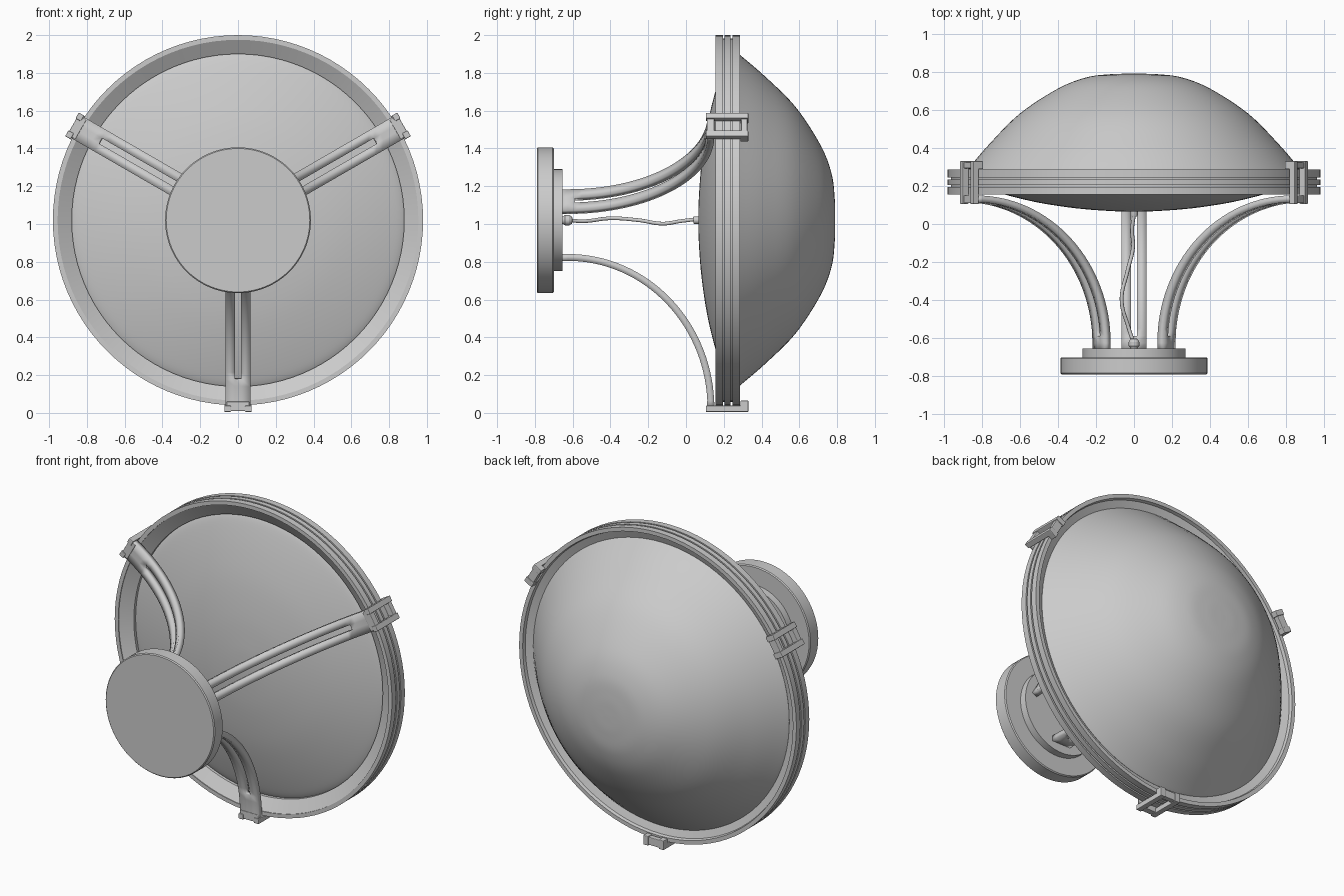
import bpy, bmesh
from math import sin, cos, pi, radians
from mathutils import Vector

if "Cube" in bpy.data.objects:
    bpy.data.objects.remove(bpy.data.objects["Cube"])

CZ = 1.02  # height of the lamp axis, which runs along y


def finish(bm, name, smooth=True, rot=0.0):
    bmesh.ops.recalc_face_normals(bm, faces=bm.faces[:])
    me = bpy.data.meshes.new(name)
    bm.to_mesh(me)
    bm.free()
    ob = bpy.data.objects.new(name, me)
    bpy.context.collection.objects.link(ob)
    ob.location.z = CZ
    ob.rotation_euler.y = rot
    if smooth:
        bpy.ops.object.select_all(action='DESELECT')
        ob.select_set(True)
        bpy.context.view_layer.objects.active = ob
        bpy.ops.object.shade_smooth_by_angle(angle=radians(30))
    return ob


def lathe(name, profile, closed=False, n=96):
    """Spin (radius, y) points around the lamp axis."""
    bm = bmesh.new()
    rings = []
    for r, y in profile:
        if r == 0:
            rings.append([bm.verts.new((0, y, 0))] * n)
        else:
            rings.append([bm.verts.new((r * cos(2 * pi * i / n), y, r * sin(2 * pi * i / n)))
                          for i in range(n)])
    pairs = list(zip(rings, rings[1:]))
    if closed:
        pairs.append((rings[-1], rings[0]))
    for a, b in pairs:
        for i in range(n):
            j = (i + 1) % n
            bm.faces.new(list(dict.fromkeys((a[i], a[j], b[j], b[i]))))
    return finish(bm, name)


def smooth_path(pts, steps=6):
    """Catmull-Rom interpolation of a short profile."""
    p = [Vector(q) for q in pts]
    p = [2 * p[0] - p[1]] + p + [2 * p[-1] - p[-2]]
    out = []
    for a, b, c, d in zip(p, p[1:], p[2:], p[3:]):
        for k in range(steps):
            t = k / steps
            out.append(tuple(0.5 * (2 * b + (c - a) * t + (2 * a - 5 * b + 4 * c - d) * t * t
                                    + (3 * b - a - 3 * c + d) * t ** 3)))
    return out + [tuple(pts[-1])]


# wall plate and its raised step
lathe("wall_plate", [(0, -.79), (.38, -.79), (.386, -.784), (.386, -.706), (.38, -.70), (0, -.70)])
lathe("plate_step", [(0, -.71), (.27, -.71), (.27, -.655), (0, -.655)])

# glass shade: deep dome behind, shallow bowl in front
dome = smooth_path([(0, .79), (.12, .787), (.25, .77), (.4, .711), (.6, .58), (.76, .42), (.88, .28), (.905, .25)])
bowl = smooth_path([(.9, .235), (.84, .205), (.68, .155), (.5, .112), (.3, .082), (.12, .068), (0, .065)])
lathe("glass_shade", dome + bowl)

# grooved rim ring
lathe("rim_ring", [(.88, .205), (.955, .16), (.955, .155), (.98, .155), (.98, .195), (.962, .195),
                   (.962, .205), (.98, .205), (.98, .235), (.962, .235), (.962, .245), (.98, .245),
                   (.98, .285), (.955, .285), (.95, .265), (.88, .24)], closed=True)


def add_box(bm, x, y, r):
    v = bmesh.ops.create_cube(bm, size=1)["verts"]
    for q in v:
        q.co = Vector((x[0] + (q.co.x + .5) * (x[1] - x[0]),
                       y[0] + (q.co.y + .5) * (y[1] - y[0]),
                       -r[0] - (q.co.z + .5) * (r[1] - r[0])))


def arm(name, rot):
    """Slotted strap following a quarter ellipse from plate to rim."""
    bm = bmesh.new()
    path = [(-.67, .197)] + [(-.625 + .757 * sin(t), .995 - .798 * cos(t))
                             for t in (pi / 2 * i / 32 for i in range(33))]
    rows = [[bm.verts.new((x, y, -r)) for x in (-.065, -.016, .016, .065)] for y, r in path]
    for k, (a, b) in enumerate(zip(rows, rows[1:])):
        for i in range(3):
            if i == 1 and 2 <= k < 29:
                continue
            bm.faces.new((a[i], a[i + 1], b[i + 1], b[i]))
    ob = finish(bm, name, rot=rot)
    mod = ob.modifiers.new("thickness", 'SOLIDIFY')
    mod.thickness = .036
    mod.offset = 0


def clip(name, rot):
    """Ladder-like clamp wrapped over the rim."""
    bm = bmesh.new()
    for s in (-1, 1):
        x = sorted((s * .037, s * .072))
        add_box(bm, x, (.105, .33), (.982, 1.015))
        add_box(bm, x, (.288, .33), (.955, 1.015))
    add_box(bm, (-.06, .06), (.11, .15), (.96, 1.01))
    add_box(bm, (-.06, .06), (.292, .325), (.96, 1.01))
    ob = finish(bm, name, smooth=False, rot=rot)
    mod = ob.modifiers.new("soft_edges", 'BEVEL')
    mod.width = .004
    mod.segments = 2


for k, side in enumerate(("lower", "left", "right")):
    arm(side + "_arm", k * 2 * pi / 3)
    clip(side + "_clip", k * 2 * pi / 3)

# cord with a fitting at each end
cu = bpy.data.curves.new("cord", 'CURVE')
cu.dimensions = '3D'
cu.bevel_depth = .01
cu.bevel_resolution = 3
cord_points = [(0, -.63, 0), (-.03, -.54, -.005), (-.065, -.4, .01), (-.035, -.25, 0),
               (-.005, -.12, -.018), (-.01, -.03, -.005), (0, .05, .005)]
sp = cu.splines.new('BEZIER')
sp.bezier_points.add(len(cord_points) - 1)
for bp, co in zip(sp.bezier_points, cord_points):
    bp.co = co
    bp.handle_left_type = bp.handle_right_type = 'AUTO'
cord = bpy.data.objects.new("cord", cu)
bpy.context.collection.objects.link(cord)
cord.location.z = CZ
lathe("plate_fitting", [(0, -.66), (.018, -.66), (.02, -.65), (.028, -.64), (.028, -.62), (.018, -.603), (0, -.6)], n=24)
lathe("shade_fitting", [(0, .04), (.018, .04), (.02, .045), (.02, .08), (0, .08)], n=24)
